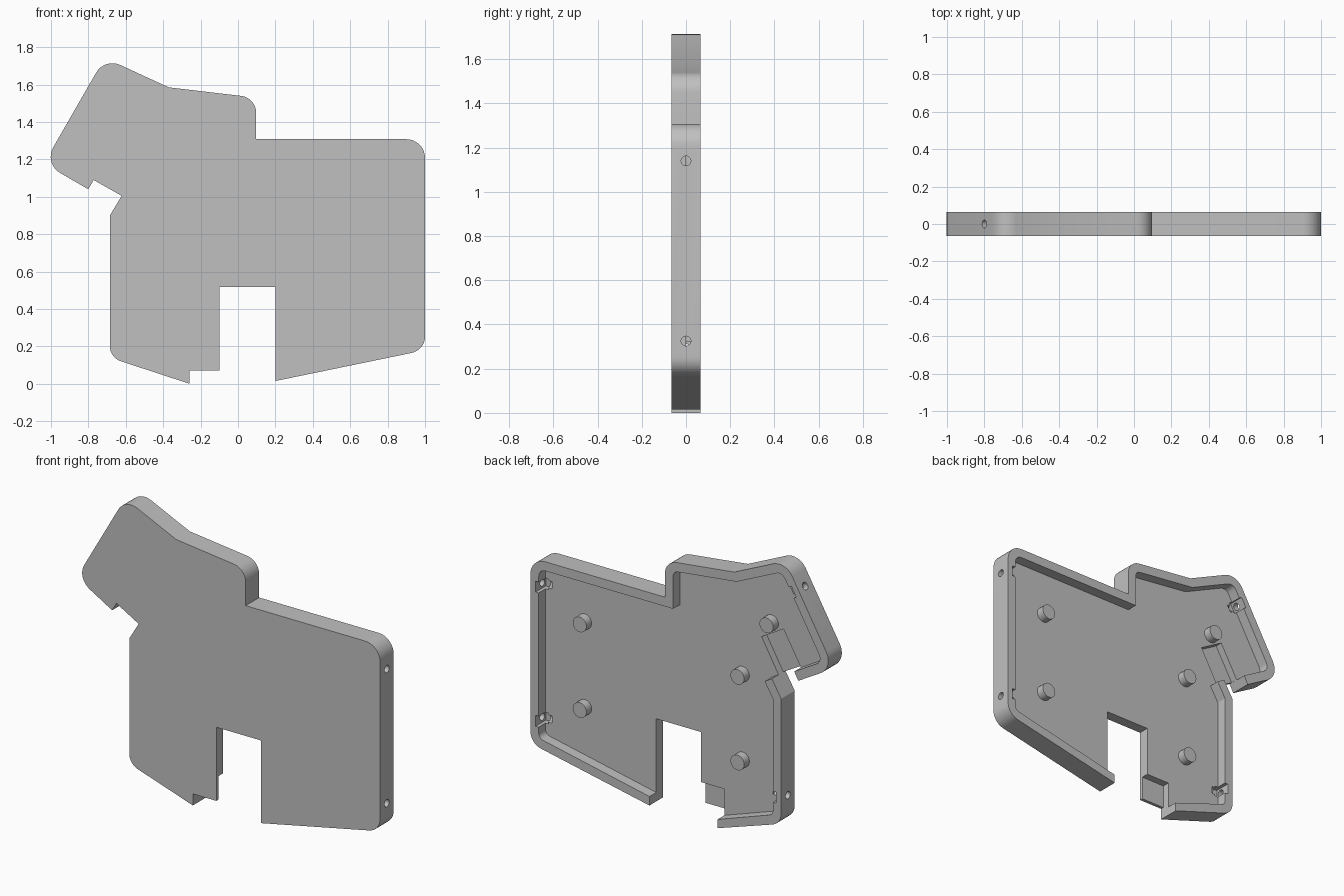
import bpy, bmesh, math
from mathutils import Vector, Matrix

if "Cube" in bpy.data.objects:
    bpy.data.objects.remove(bpy.data.objects["Cube"])

grey = bpy.data.materials.new("plain grey")
grey.use_nodes = True
COLOUR = (0.53, 0.53, 0.53, 1)
grey.diffuse_color = COLOUR
grey.node_tree.nodes["Principled BSDF"].inputs["Base Color"].default_value = COLOUR

FRONT, FLOOR, BACK = -0.065, 0.0, 0.065   # depth levels along y
WALL = 0.056


def fillet(corners, steps=8):
    """Round the corners of an open path given as (x, z, radius)."""
    out = []
    for i, (x, z, r) in enumerate(corners):
        p = Vector((x, z))
        if r == 0:
            out.append(p)
            continue
        a = (Vector(corners[i - 1][:2]) - p).normalized()
        b = (Vector(corners[i + 1][:2]) - p).normalized()
        half = a.angle(b) / 2
        centre = p + (a + b).normalized() * (r / math.sin(half))
        start = p + a * (r / math.tan(half)) - centre
        end = p + b * (r / math.tan(half)) - centre
        sweep = start.angle_signed(end)
        for k in range(steps + 1):
            out.append(centre + Matrix.Rotation(-sweep * k / steps, 2) @ start)
    return out


def inset(path, d):
    """Offset an open clockwise path to its inner side with mitred joints."""
    out = []
    for i, p in enumerate(path):
        dirs = []
        if i > 0:
            dirs.append((p - path[i - 1]).normalized())
        if i < len(path) - 1:
            dirs.append((path[i + 1] - p).normalized())
        normals = [Vector((t.y, -t.x)) for t in dirs]
        m = sum(normals, Vector((0, 0))).normalized()
        out.append(p + m * (d / m.dot(normals[0])))
    return out


def finish(bm, name):
    bmesh.ops.recalc_face_normals(bm, faces=bm.faces[:])
    me = bpy.data.meshes.new(name)
    bm.to_mesh(me)
    bm.free()
    me.materials.append(grey)
    ob = bpy.data.objects.new(name, me)
    bpy.context.collection.objects.link(ob)
    return ob


def prism(name, pts, y0, y1):
    """Extrude an (x, z) polygon along y."""
    bm = bmesh.new()
    face = bm.faces.new([bm.verts.new((p[0], y0, p[1])) for p in pts])
    ext = bmesh.ops.extrude_face_region(bm, geom=[face])
    moved = [v for v in ext["geom"] if isinstance(v, bmesh.types.BMVert)]
    bmesh.ops.translate(bm, verts=moved, vec=(0, y1 - y0, 0))
    return finish(bm, name)


def cylinder(name, centre, axis, radius, length, sides=24):
    bm = bmesh.new()
    turn = Vector((0, 0, 1)).rotation_difference(Vector(axis)).to_matrix().to_4x4()
    bmesh.ops.create_cone(bm, cap_ends=True, segments=sides, radius1=radius,
                          radius2=radius, depth=length,
                          matrix=Matrix.Translation(centre) @ turn)
    return finish(bm, name)


def activate(ob):
    bpy.ops.object.select_all(action='DESELECT')
    ob.select_set(True)
    bpy.context.view_layer.objects.active = ob


def cut(target, cutter):
    mod = target.modifiers.new("cut", 'BOOLEAN')
    mod.operation = 'DIFFERENCE'
    mod.solver = 'EXACT'
    mod.object = cutter
    activate(target)
    bpy.ops.object.modifier_apply(modifier=mod.name)
    bpy.data.objects.remove(cutter)


# The two walled stretches of the outline, clockwise seen from the front
head_and_back = fillet([(-0.80, 1.04, 0), (-1.038, 1.1775, 0.1), (-0.713, 1.743, 0.1),
                        (-0.37, 1.585, 0), (0.097, 1.53, 0.09), (0.097, 1.308, 0),
                        (1.0, 1.308, 0.1), (1.0, 0.18, 0.09), (0.2, 0.015, 0)])
chest = fillet([(-0.258, 0, 0), (-0.685, 0.14, 0.085), (-0.685, 0.9, 0), (-0.622, 1.005, 0)])

# Shell: full-depth slab, hollowed from the back
outline = (head_and_back + [(0.2, 0.517), (-0.1, 0.517), (-0.1, 0.07), (-0.258, 0.07)]
           + chest + [(-0.772, 1.09)])
shell = prism("shell", outline, FRONT, BACK)
inner_a, inner_b = inset(head_and_back, WALL), inset(chest, WALL)
inner_b[0].x = -0.258
inner_a[-1].x = 0.2
cavity = (inner_a + [(0.15, 0.06), (0.15, -0.1), (-0.258, -0.1)]
          + inner_b + [(-0.622, 1.005), (-0.66, 1.0), (-0.75, 1.03)])
cut(shell, prism("cavity_cutter", cavity, FLOOR, BACK + 0.1))

# Thin-floored pockets at the foot and the mouth
foot = [(-0.258, -0.05), (-0.258, 0.213), (-0.05, 0.213), (-0.05, -0.05)]
mouth = [(-0.771, 1.089), (-0.655, 1.29), (-0.508, 1.205), (-0.622, 1.005),
         (-0.70, 1.0), (-0.755, 1.05)]
for pts in (foot, mouth):
    cut(shell, prism("pocket_cutter", pts, FRONT + 0.02, FLOOR + 0.02))

# Screw holes through the wall, each with a nut slot behind it
for x, z, nx, nz in ((1.0, 1.14, 1, 0), (1.0, 0.325, 1, 0),
                     (-0.685, 0.29, -1, 0), (-0.80, 1.59, -0.866, 0.5)):
    n, t = Vector((nx, nz)), Vector((-nz, nx))
    c = Vector((x, z))
    slot = [c - n * a + t * b for a, b in
            ((0.035, -0.033), (0.035, 0.033), (0.075, 0.033), (0.075, -0.033))]
    cut(shell, prism("slot_cutter", slot, -0.033, BACK + 0.1))
    mid = c - n * 0.02
    cut(shell, cylinder("hole_cutter", (mid.x, 0, mid.y), (nx, 0, nz), 0.022, 0.16))

activate(shell)
bpy.ops.object.shade_smooth_by_angle(angle=math.radians(20))

# Locating pegs on the inner floor
for i, (x, z) in enumerate(((0.68, 0.98), (0.68, 0.46), (-0.38, 0.945),
                            (-0.38, 0.425), (-0.575, 1.31))):
    peg = cylinder(f"peg_{i + 1}", (x, 0.02, z), (0, 1, 0), 0.046, 0.06)
    activate(peg)
    bpy.ops.object.shade_smooth_by_angle(angle=math.radians(30))
